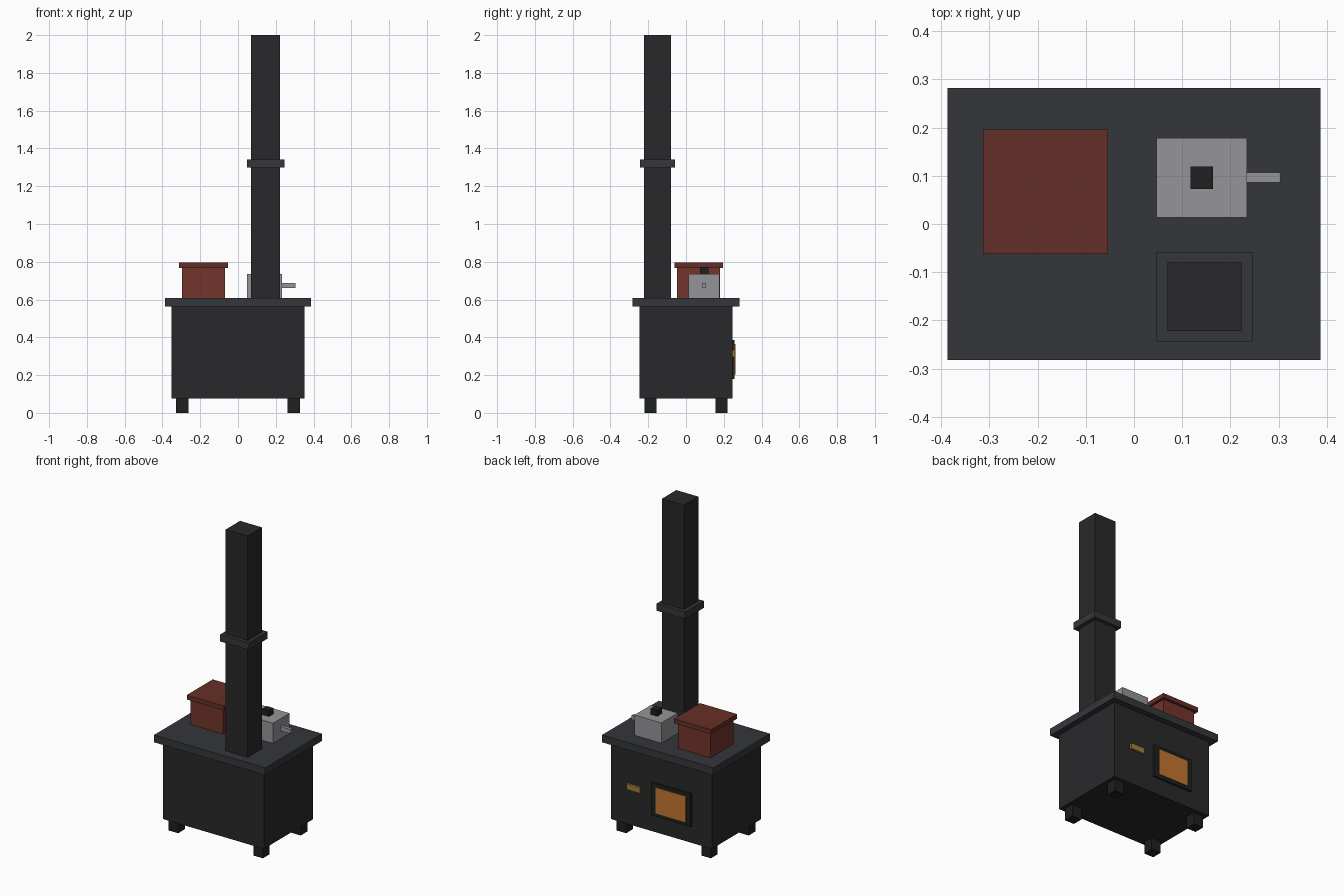
import bpy

if "Cube" in bpy.data.objects:
    bpy.data.objects.remove(bpy.data.objects["Cube"])


def material(name, r, g, b):
    m = bpy.data.materials.new(name)
    m.diffuse_color = (r, g, b, 1)
    m.use_nodes = True
    m.node_tree.nodes["Principled BSDF"].inputs["Base Color"].default_value = m.diffuse_color
    return m


iron = material("iron", 0.022, 0.022, 0.024)
iron_light = material("iron_light", 0.035, 0.037, 0.042)
iron_dark = material("iron_dark", 0.013, 0.014, 0.014)
enamel = material("red_enamel", 0.17, 0.035, 0.024)
enamel_lid = material("red_enamel_lid", 0.13, 0.028, 0.02)
steel = material("steel", 0.30, 0.30, 0.32)
brass = material("brass", 0.35, 0.20, 0.05)
fire = material("fire_glow", 0.55, 0.18, 0.03)


def box(name, x, y, z, mat):
    """Box spanning the given (min, max) ranges."""
    bpy.ops.mesh.primitive_cube_add(size=1, location=[sum(r) / 2 for r in (x, y, z)])
    ob = bpy.context.object
    ob.name = name
    ob.scale = [r[1] - r[0] for r in (x, y, z)]
    bpy.ops.object.transform_apply(location=False, rotation=False, scale=True)
    ob.data.materials.append(mat)
    return ob


# Stove body, top plate and four feet
box("stove_body", (-0.352, 0.352), (-0.245, 0.245), (0.075, 0.565), iron)
box("top_plate", (-0.387, 0.387), (-0.282, 0.282), (0.562, 0.608), iron_light)
for side, cx in (("left", -0.295), ("right", 0.295)):
    for end, cy in (("front", -0.188), ("back", 0.188)):
        box(f"{end}_{side}_foot", (cx - 0.033, cx + 0.033),
            (cy - 0.033, cy + 0.033), (0, 0.077), iron_dark)

# Chimney pipe with collar
box("chimney_pipe", (0.07, 0.223), (-0.222, -0.08), (0.6, 2.0), iron)
box("chimney_collar", (0.047, 0.246), (-0.244, -0.058), (1.298, 1.342), iron_light)

# Fire door, glowing window and handle on the back face
box("door_frame", (-0.213, 0.063), (0.24, 0.257), (0.18, 0.387), iron_dark)
box("door_window", (-0.181, 0.031), (0.25, 0.261), (0.202, 0.365), fire)
box("door_handle", (0.14, 0.234), (0.24, 0.258), (0.297, 0.333), brass)

# Red cooking pot with lid
box("pot_body", (-0.296, -0.07), (-0.047, 0.18), (0.604, 0.77), enamel)
box("pot_lid", (-0.313, -0.054), (-0.062, 0.196), (0.767, 0.795), enamel_lid)

# Kettle with knob and spout
box("kettle_body", (0.047, 0.234), (0.014, 0.178), (0.604, 0.735), steel)
box("kettle_knob", (0.117, 0.164), (0.073, 0.119), (0.732, 0.772), iron_dark)
box("kettle_spout", (0.228, 0.304), (0.086, 0.107), (0.66, 0.687), steel)
